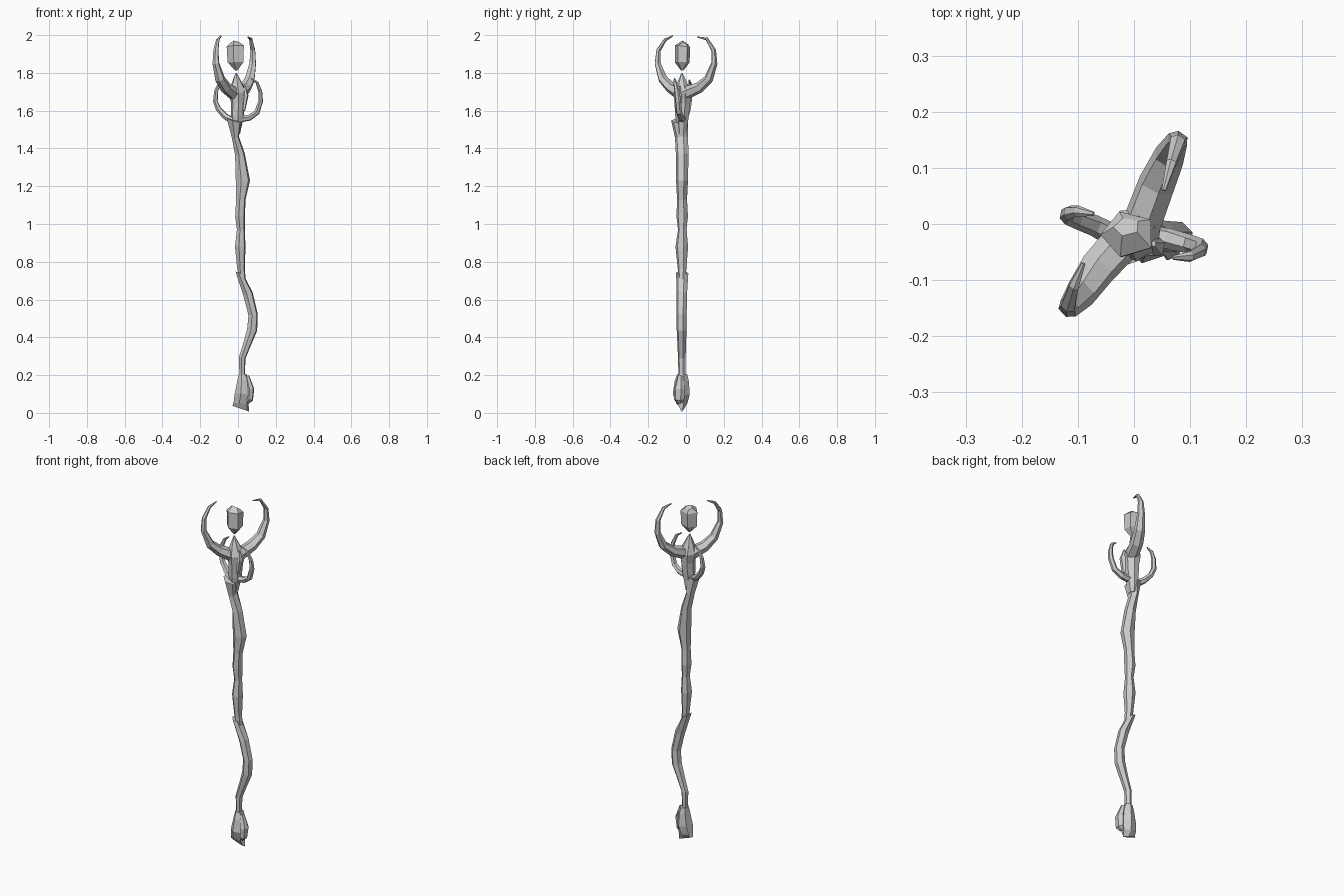
import bpy, bmesh, math
from mathutils import Vector

def tube(name, rings, ref, sides=6, start_tilt=0, end_tilt=0, twist=0.3, fat=1.0):
    """Flat-faced tube through rings (x, y, z, in-plane radius, cross radius)."""
    bm = bmesh.new()
    pts = [Vector(r[:3]) for r in rings]
    ref = Vector(ref).normalized()
    n = len(rings)
    loops = []
    for i, r in enumerate(rings):
        t = (pts[min(i + 1, n - 1)] - pts[max(i - 1, 0)]).normalized()
        u = ref.cross(t).normalized()
        v = t.cross(u)
        tilt = start_tilt if i == 0 else end_tilt if i == n - 1 else 0
        loop = []
        for k in range(sides):
            a = 2 * math.pi * k / sides + twist
            p = pts[i] + (u * r[3] * math.cos(a) + v * r[4] * math.sin(a)) * fat
            p.z += tilt * math.cos(a)
            loop.append(bm.verts.new(p))
        loops.append(loop)
    for a, b in zip(loops, loops[1:]):
        for k in range(sides):
            j = (k + 1) % sides
            bm.faces.new((a[k], a[j], b[j], b[k]))
    bm.faces.new(loops[0][::-1])
    bm.faces.new(loops[-1])
    bmesh.ops.recalc_face_normals(bm, faces=bm.faces)
    me = bpy.data.meshes.new(name)
    bm.to_mesh(me)
    bm.free()
    ob = bpy.data.objects.new(name, me)
    bpy.context.collection.objects.link(ob)
    return ob

Y = (0, 1, 0)

# Knobbly foot with a wedge-shaped base and a side lump
tube("foot", [(.015, -.022, .022, .046, .007), (.016, -.022, .05, .042, .03),
              (.024, -.025, .10, .043, .046), (.026, -.022, .17, .031, .038),
              (.024, -.02, .205, .022, .027)], Y, start_tilt=-.014)
tube("foot_lump", [(.052, -.035, .055, .010, .015), (.062, -.037, .07, .018, .028),
                   (.066, -.035, .125, .021, .03), (.048, -.03, .195, .012, .015)], Y)

# Bent lower shaft with a splintered upper end
tube("lower_shaft", [(.022, -.022, .17, .013, .017), (.022, -.022, .29, .018, .02),
                     (.047, -.023, .36, .021, .022), (.075, -.023, .44, .027, .026),
                     (.08, -.023, .52, .025, .026), (.053, -.022, .63, .026, .027),
                     (.008, -.02, .74, .023, .032)], Y, end_tilt=-.018, fat=1.04)

# Upper shaft rising to the flared collar
tube("upper_shaft", [(.028, -.021, .69, .015, .018), (.016, -.021, .76, .02, .022),
                     (.012, -.022, .88, .028, .033), (.015, -.02, .97, .021, .022),
                     (.011, -.02, 1.04, .026, .03), (.015, -.021, 1.13, .025, .026),
                     (.026, -.021, 1.23, .038, .031), (.01, -.02, 1.37, .026, .033),
                     (-.014, -.024, 1.46, .019, .034), (-.02, -.034, 1.55, .04, .044)],
     Y, end_tilt=-.015, fat=1.04)

# Head that carries the horns
tube("head", [(-.006, -.02, 1.48, .018, .024), (-.003, -.02, 1.57, .035, .037),
              (0, -.018, 1.64, .037, .043), (0, -.018, 1.695, .05, .048),
              (-.006, -.02, 1.74, .031, .031), (-.01, -.021, 1.80, .003, .003)],
     Y, sides=7)
tube("head_splinter", [(.03, -.045, 1.6, .008, .014), (.042, -.04, 1.68, .014, .02),
                       (.035, -.035, 1.73, .004, .006)], Y, sides=5)

# Floating crystal, blocky with a skewed cap
tube("crystal", [(-.008, -.02, 1.812, .006, .006), (-.009, -.02, 1.856, .046, .041),
                 (-.01, -.018, 1.94, .05, .043), (-.013, -.005, 1.96, .024, .02)],
     Y, sides=5, twist=.65, end_tilt=-.006)

# Two large horns curling over the crystal
thick = [(.036, .036), (.029, .034), (.024, .029), (.016, .02),
         (.012, .015), (.008, .01), (.003, .004)]
horn_a = [(.01, -.01, 1.69), (.04, .07, 1.722), (.063, .12, 1.768), (.078, .15, 1.85),
          (.078, .147, 1.92), (.067, .11, 1.98), (.053, .06, 1.99)]
horn_b = [(-.02, -.03, 1.69), (-.065, -.08, 1.722), (-.095, -.123, 1.768),
          (-.117, -.15, 1.85), (-.117, -.145, 1.92), (-.107, -.11, 1.975),
          (-.09, -.07, 1.996)]
for name, path, ref in (("horn_back", horn_a, (.9, -.43, 0)),
                        ("horn_front", horn_b, (.8, -.6, 0))):
    tube(name, [p + t for p, t in zip(path, thick)], ref)

# Two thinner tendrils curling up at the sides
thin = [(.02, .022), (.017, .019), (.015, .017), (.013, .016),
        (.011, .013), (.008, .01), (.003, .004)]
tendril_r = [(0, -.02, 1.555), (.06, -.026, 1.563), (.1, -.036, 1.59), (.12, -.042, 1.65),
             (.118, -.048, 1.7), (.1, -.058, 1.75), (.07, -.06, 1.77)]
tendril_l = [(-.02, -.03, 1.54), (-.07, -.003, 1.572), (-.104, .009, 1.61),
             (-.12, .015, 1.65), (-.115, .02, 1.705), (-.1, .023, 1.74),
             (-.072, .018, 1.762)]
for name, path in (("tendril_right", tendril_r), ("tendril_left", tendril_l)):
    tube(name, [p + t for p, t in zip(path, thin)], Y)
